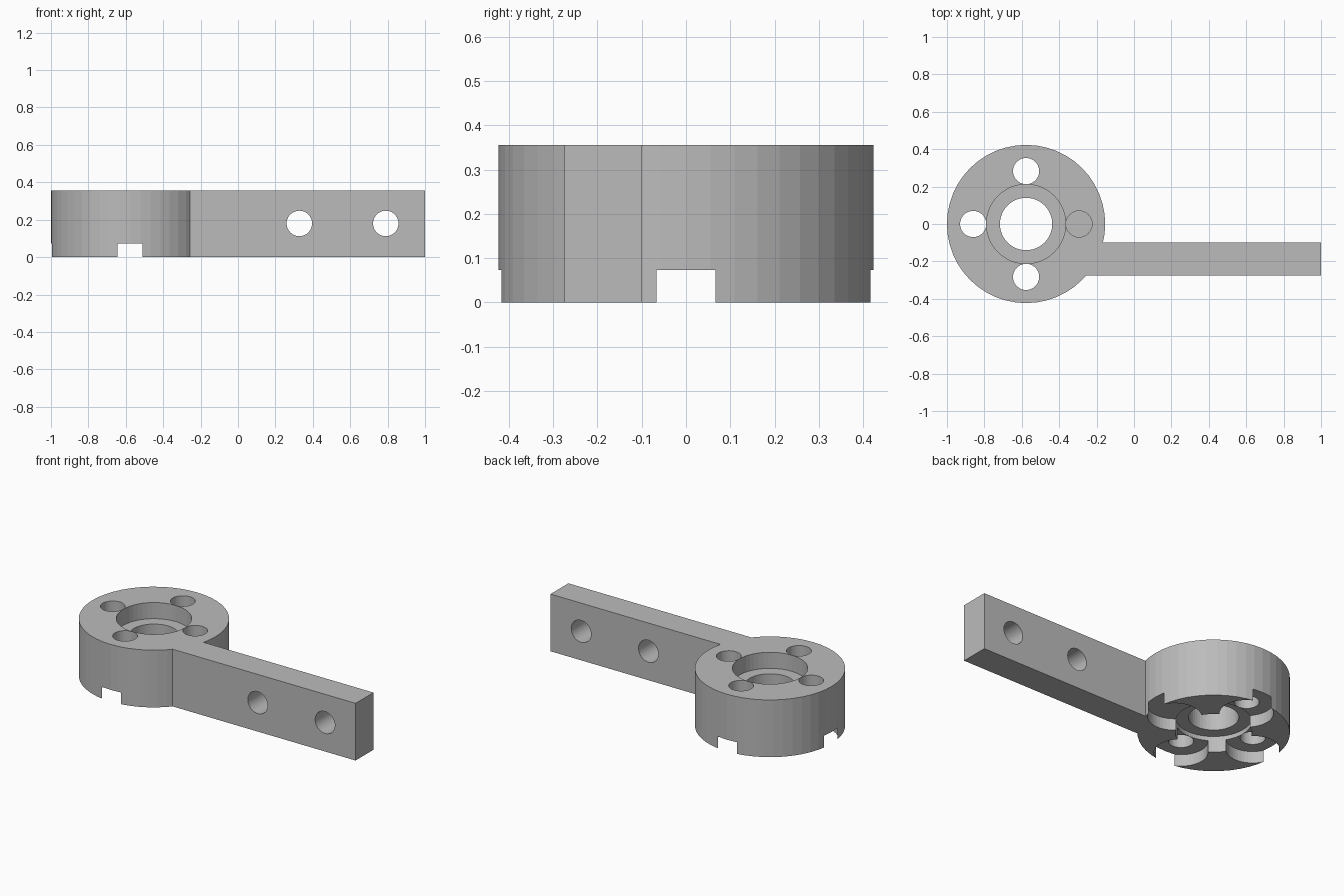
import bpy, bmesh, math
from mathutils import Matrix, Vector

if "Cube" in bpy.data.objects:
    bpy.data.objects.remove(bpy.data.objects["Cube"], do_unlink=True)

HUB_X, HUB_R, HEIGHT = -0.577, 0.423, 0.355
ARM_FRONT, ARM_BACK = -0.275, -0.1
BOLT_CIRCLE = 0.283
OVER = 0.1  # how far cutters stick out

grey = bpy.data.materials.new("plain grey")
grey.use_nodes = True
colour = (0.5, 0.5, 0.5, 1)
grey.diffuse_color = colour
grey.node_tree.nodes["Principled BSDF"].inputs["Base Color"].default_value = colour


def finish(name, bm):
    mesh = bpy.data.meshes.new(name)
    bm.to_mesh(mesh)
    bm.free()
    mesh.materials.append(grey)
    obj = bpy.data.objects.new(name, mesh)
    bpy.context.collection.objects.link(obj)
    return obj


def cylinder(name, start, end, radius, sides=48):
    start, end = Vector(start), Vector(end)
    axis = end - start
    turn = axis.to_track_quat("Z", "Y").to_matrix().to_4x4()
    bm = bmesh.new()
    bmesh.ops.create_cone(bm, cap_ends=True, segments=sides, radius1=radius,
                          radius2=radius, depth=axis.length,
                          matrix=Matrix.Translation((start + end) / 2) @ turn)
    return finish(name, bm)


def box(name, low, high):
    low, high = Vector(low), Vector(high)
    bm = bmesh.new()
    bmesh.ops.create_cube(bm, size=1, matrix=Matrix.Translation((low + high) / 2)
                          @ Matrix.Diagonal((*(high - low), 1)))
    return finish(name, bm)


def combine(target, tool, operation):
    mod = target.modifiers.new(operation, "BOOLEAN")
    mod.operation, mod.solver, mod.object = operation, "EXACT", tool
    bpy.context.view_layer.objects.active = target
    bpy.ops.object.modifier_apply(modifier=mod.name)
    bpy.data.objects.remove(tool, do_unlink=True)


def bore(x, y, low, high, radius):
    combine(bracket, cylinder("bore_cutter", (x, y, low), (x, y, high), radius), "DIFFERENCE")


# Round hub joined to the straight arm
bracket = cylinder("hub_with_arm", (HUB_X, 0, 0), (HUB_X, 0, HEIGHT), HUB_R)
arm = box("arm", (-0.3, ARM_FRONT, 0), (1, ARM_BACK, HEIGHT))
combine(bracket, arm, "UNION")

# Central through hole with a bearing seat on each face
bore(HUB_X, 0, -OVER, HEIGHT + OVER, 0.14)
bore(HUB_X, 0, HEIGHT - 0.1, HEIGHT + OVER, 0.212)
bore(HUB_X, 0, -OVER, 0.1, 0.212)

# Four bolt holes with wide recesses below that break through the rim
for i in range(4):
    angle = i * math.pi / 2
    x = HUB_X + BOLT_CIRCLE * math.cos(angle)
    y = BOLT_CIRCLE * math.sin(angle)
    bore(x, y, -OVER, HEIGHT + OVER, 0.07)
    bore(x, y, -OVER, 0.073, 0.15)

# Two cross holes through the arm
for x in (0.328, 0.79):
    cutter = cylinder("cross_hole_cutter", (x, ARM_FRONT - OVER, 0.18),
                      (x, ARM_BACK + OVER, 0.18), 0.068)
    combine(bracket, cutter, "DIFFERENCE")
